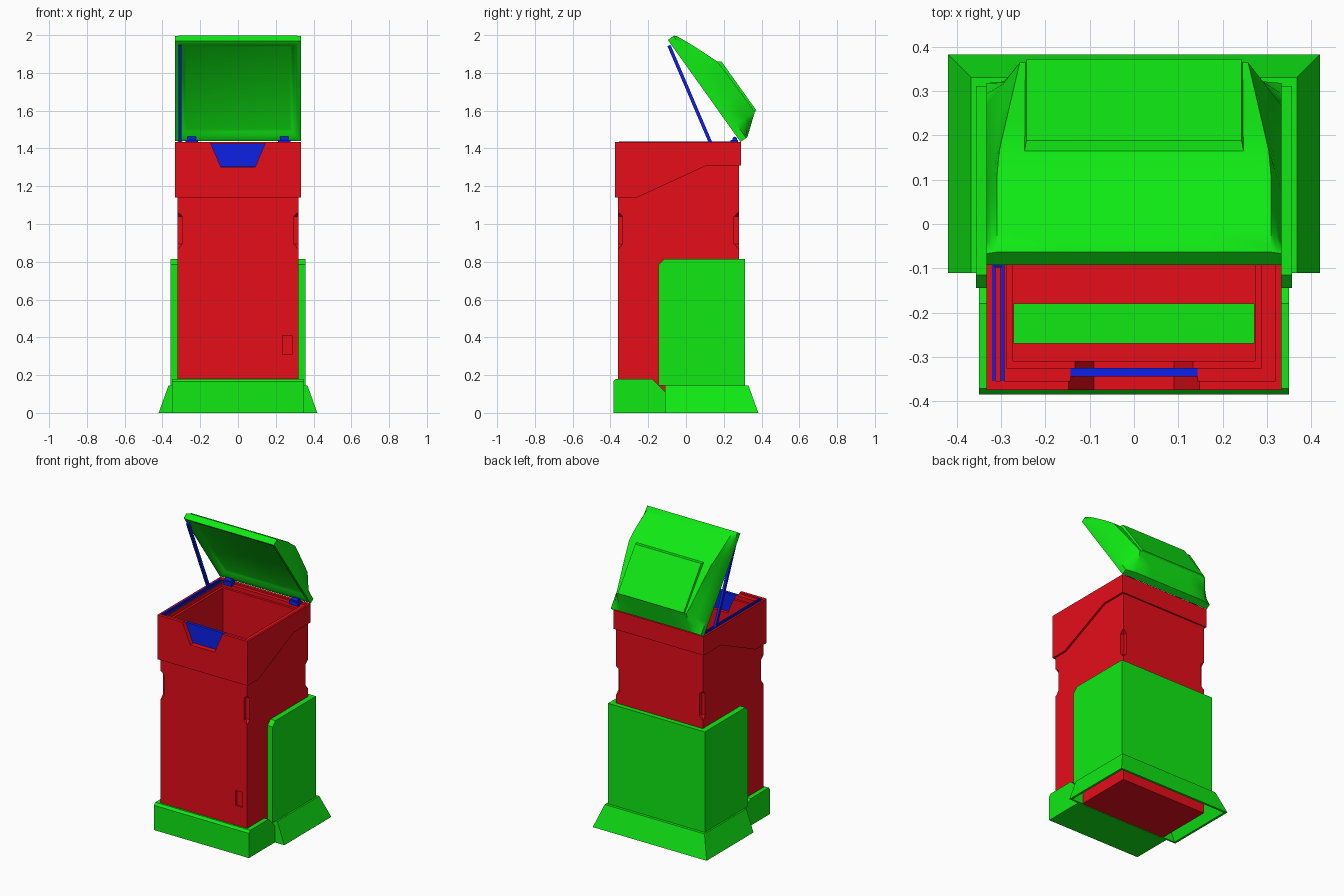
import bpy, bmesh, math
from mathutils import Vector

if "Cube" in bpy.data.objects:
    bpy.data.objects.remove(bpy.data.objects["Cube"])


def mat(name, c):
    m = bpy.data.materials.new(name)
    m.diffuse_color = (*c, 1)
    m.use_nodes = True
    m.node_tree.nodes["Principled BSDF"].inputs["Base Color"].default_value = m.diffuse_color
    return m


RED = mat("red", (0.79, 0.004, 0.010))
GREEN = mat("green", (0.005, 0.82, 0.007))
BLUE = mat("blue", (0.004, 0.015, 0.79))


def make(name, verts, faces, m=None):
    me = bpy.data.meshes.new(name)
    bm = bmesh.new()
    vs = [bm.verts.new(v) for v in verts]
    for f in faces:
        bm.faces.new([vs[i] for i in f])
    bmesh.ops.remove_doubles(bm, verts=bm.verts, dist=1e-5)
    bmesh.ops.recalc_face_normals(bm, faces=bm.faces)
    bm.to_mesh(me)
    bm.free()
    ob = bpy.data.objects.new(name, me)
    bpy.context.collection.objects.link(ob)
    if m:
        me.materials.append(m)
    return ob


def loft(name, rings, m=None, caps=True, closed=True):
    n = len(rings[0])
    faces = [(i * n + j, i * n + (j + 1) % n, (i + 1) * n + (j + 1) % n, (i + 1) * n + j)
             for i in range(len(rings) - 1) for j in range(n if closed else n - 1)]
    if caps:
        last = (len(rings) - 1) * n
        faces += [tuple(range(n)), tuple(range(last, last + n))]
    return make(name, [p for r in rings for p in r], faces, m)


def side_prism(name, prof, x0, x1, m=None):
    return loft(name, [[(x, y, z) for y, z in prof] for x in (x0, x1)], m)


def front_prism(name, prof, y0, y1, m=None):
    return loft(name, [[(x, y, z) for x, z in prof] for y in (y0, y1)], m)


def box(name, x0, x1, y0, y1, z0, z1, m=None):
    return side_prism(name, [(y0, z0), (y1, z0), (y1, z1), (y0, z1)], x0, x1, m)


def cut(targets, cutter):
    for t in targets:
        mod = t.modifiers.new("cut", 'BOOLEAN')
        mod.operation, mod.solver, mod.object = 'DIFFERENCE', 'EXACT', cutter
        bpy.context.view_layer.objects.active = t
        bpy.ops.object.modifier_apply(modifier=mod.name)
    bpy.data.objects.remove(cutter)


def smooth(ob, angle):
    bpy.ops.object.select_all(action='DESELECT')
    ob.select_set(True)
    bpy.context.view_layer.objects.active = ob
    bpy.ops.object.shade_smooth_by_angle(angle=math.radians(angle))


# Main red column and wider head
body = box("body", -.32, .32, -.36, .28, .004, 1.40, RED)
head = side_prism("head", [(-.375, 1.14), (-.26, 1.14), (.11, 1.31), (.29, 1.31),
                           (.29, 1.435), (-.375, 1.435)], -.333, .333, RED)

# Stepped opening of the bin
for x, y0, y1, z in ((.32, -.355, .27, 1.425), (.288, -.325, .245, 1.40), (.273, -.31, .23, .95)):
    cut([body, head], box("cutter", -x, x, y0, y1, z, 1.6))

# Front handle notch
notch = [(-.15, 1.44), (-.09, 1.30), (.09, 1.30), (.15, 1.44)]
cut([body, head], front_prism("cutter", notch, -.45, -.30))

# Grip pockets in the four vertical corners, and small front hatch
for sx in (-1, 1):
    for cy in (-.36, .28):
        rings = [[(sx * .32 + a * r, cy + b * r, z) for a, b in ((-1, -1), (1, -1), (1, 1), (-1, 1))]
                 for z, r in ((.87, .003), (.895, .025), (1.04, .025), (1.06, .003))]
        cut([body], loft("cutter", rings))
cut([body], box("cutter", .235, .285, -.40, -.348, .31, .41))

# Green strip on the bin floor
box("inner_floor_strip", -.272, .272, -.27, -.18, .93, .956, GREEN)

# Blue front handle plate
front_prism("front_handle_plate", [(-.147, 1.425), (-.092, 1.303), (.092, 1.303), (.147, 1.425)],
            -.345, -.325, BLUE)

# Green rear shell wrapped around the column
side_prism("rear_shell", [(-.145, .145), (-.145, .785), (-.115, .815), (.312, .815),
                          (.312, .145)], -.357, .357, GREEN)

# Flared rear skirt, open below, swept along a U, with closed front ends
section = [(.10, 0), (.048, .145), (0, .145), (0, .125), (.035, .125), (.085, 0)]
rings = [[(sx * (.32 + d), (.283 + d) if back else -.11, z) for d, z in section]
         for sx, back in ((1, 0), (1, 1), (-1, 1), (-1, 0))]
loft("rear_skirt", rings, GREEN)
for s in (-1, 1):
    front_prism("skirt_end", [(s * .42, 0), (s * .368, .145), (s * .31, .145), (s * .31, 0)],
                -.111, -.10, GREEN)

# Front base with chamfered top
side_prism("front_base", [(-.385, 0), (-.385, .165), (-.372, .18), (-.18, .18),
                          (-.11, .11), (-.11, 0)], -.35, .35, GREEN)


# Open lid, built in hinge coordinates: u along the lid, n outward
def lid_pt(x, u, n):
    return (x, .285 - .581 * u + .814 * n, 1.44 + .814 * u + .581 * n)


stations = [(0, 0), (-.007, .044), (.035, .098), (.08, .155), (.2, .153), (.32, .151), (.41, .147),
            (.48, .121), (.55, .093), (.61, .067), (.645, .051), (.656, .040), (.65, 0)]
rings = []
for u, h in stations:
    e = min(h, .036)
    w = min(max(.258 + .14 * (u - .08), .258), .31)
    half = [(.333, 0), (.333, e), ((.333 + w) / 2, (e + h) / 2), (w, h), (.15, h)]
    rings.append([lid_pt(-x, u, n) for x, n in half] + [lid_pt(x, u, n) for x, n in reversed(half)])
smooth(loft("lid", rings, GREEN, caps=False, closed=False), 30)

# Shallow pan forming the underside of the lid
levels = [(0, 0), (.012, 0), (.028, .006), (.045, .022), (.058, .028)]
rings = [[lid_pt(sx * (.333 - d), u, n) for sx, u in ((-1, d), (1, d), (1, .65 - d), (-1, .65 - d))]
         for d, n in levels]
n = len(levels)
faces = [(i * 4 + j, i * 4 + (j + 1) % 4, i * 4 + 4 + (j + 1) % 4, i * 4 + 4 + j)
         for i in range(n - 1) for j in range(4)] + [tuple(range(4 * n - 4, 4 * n))]
pan = make("lid_underside", [p for r in rings for p in r], faces, GREEN)
if pan.data.polygons[-1].normal.z > 0:
    pan.data.flip_normals()
smooth(pan, 40)

# Raised panel on the lid
rings = [[lid_pt(x, u, n) for x, u in ((-w, u0), (w, u0), (w, u1), (-w, u1))]
         for w, u0, u1, n in ((.249, .078, .416, .14), (.243, .081, .398, .165))]
loft("lid_panel", rings, GREEN)

# Hinges
for x in (-.245, .245):
    box("hinge_base", x - .032, x + .032, .235, .275, 1.42, 1.446, BLUE)
    bpy.ops.mesh.primitive_cylinder_add(vertices=16, radius=.012, depth=.045,
                                        location=(x, .258, 1.45), rotation=(0, math.pi / 2, 0))
    bpy.context.object.name = "hinge_pin"
    bpy.context.object.data.materials.append(BLUE)

# Slide rails on the left rim and the lid strut
for x in (-.317, -.297):
    box("lid_rail", x - .004, x + .004, -.355, .255, 1.42, 1.437, BLUE)
a, b = Vector((-.307, -.09, 1.945)), Vector((-.307, .13, 1.43))
side = Vector((0, b.z - a.z, a.y - b.y)).normalized() * .009
strut = [a - side, a + side, b + side, b - side]
side_prism("lid_strut", [(p.y, p.z) for p in strut], -.315, -.299, BLUE)
